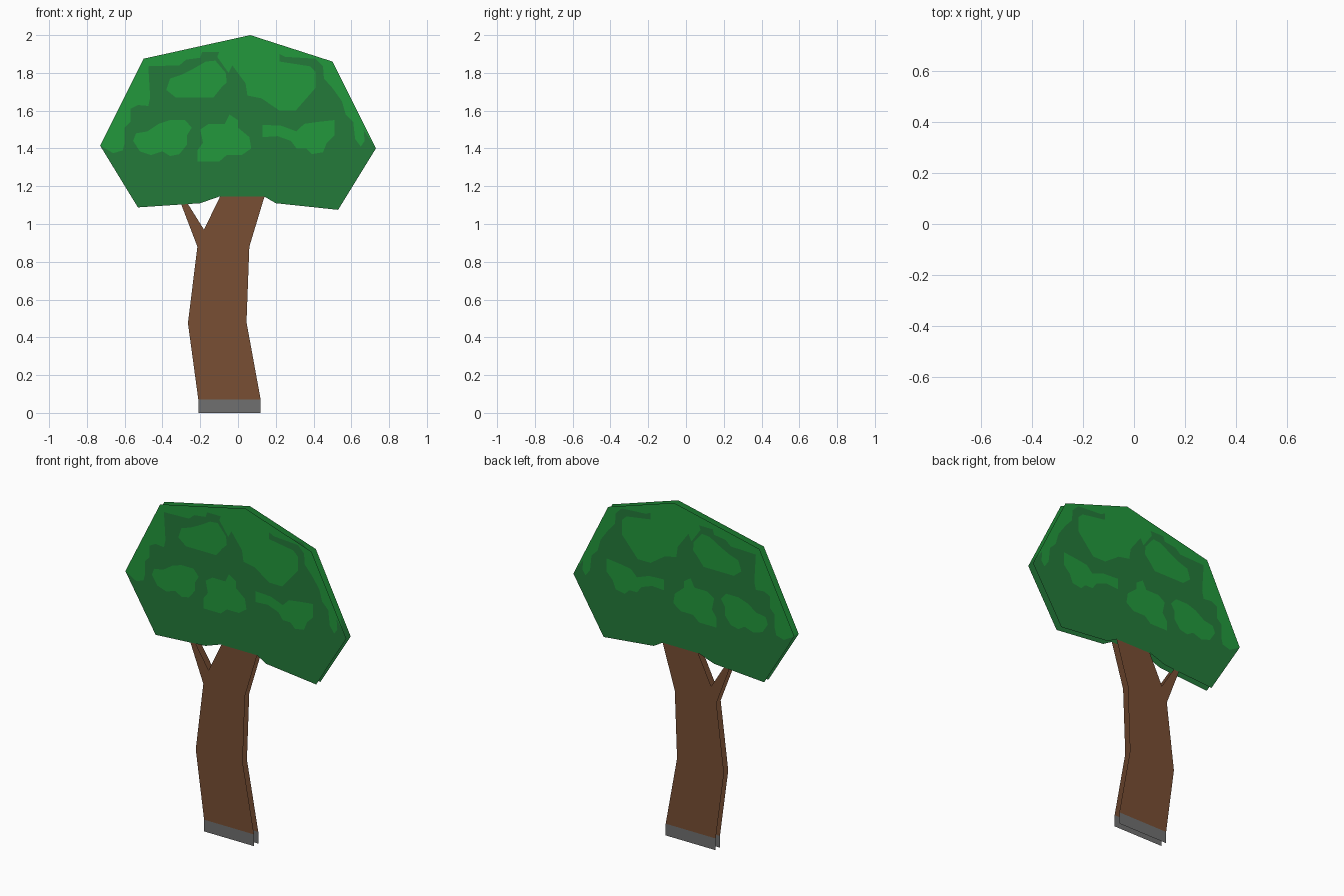
import bpy
import bmesh

GAP = 0.02  # each card lies this far from y = 0


def material(name, rgb):
    m = bpy.data.materials.new(name)
    m.diffuse_color = (*rgb, 1.0)
    return m


LIGHT = material("light leaf green", (0.016, 0.318, 0.045))
DARK = material("dark leaf green", (0.017, 0.195, 0.042))
BROWN = material("bark brown", (0.188, 0.077, 0.034))
GRAY = material("base gray", (0.162, 0.162, 0.160))


def cards(name, loops, mat):
    """Fill (x, z) outlines (nested ones become holes) as a front and a back card."""
    bm = bmesh.new()
    for loop in loops:
        vs = [bm.verts.new((x, -GAP, z)) for x, z in loop]
        for a, b in zip(vs, vs[1:] + vs[:1]):
            bm.edges.new((a, b))
    bmesh.ops.triangle_fill(bm, use_beauty=True, edges=bm.edges[:], normal=(0, -1, 0))
    bm.normal_update()
    for f in bm.faces:
        if f.normal.y > 0:
            f.normal_flip()
    # back card, turned to face +y
    copy = bmesh.ops.duplicate(bm, geom=bm.verts[:] + bm.edges[:] + bm.faces[:])["geom"]
    bmesh.ops.translate(bm, vec=(0, 2 * GAP, 0),
                        verts=[g for g in copy if isinstance(g, bmesh.types.BMVert)])
    bmesh.ops.reverse_faces(bm, faces=[g for g in copy if isinstance(g, bmesh.types.BMFace)])
    me = bpy.data.meshes.new(name)
    bm.to_mesh(me)
    bm.free()
    me.materials.append(mat)
    ob = bpy.data.objects.new(name, me)
    bpy.context.collection.objects.link(ob)


# Base and forked trunk
cards("trunk_base", [[(-.21, 0), (.12, 0), (.12, .07), (-.21, .07)]], GRAY)
cards("trunk", [[(-.21, .07), (.12, .07), (.045, .48), (.06, .88), (.14, 1.145), (-.095, 1.145),
                 (-.18, .97), (-.265, 1.106), (-.3, 1.103), (-.215, .88), (-.265, .475)]], BROWN)

# Canopy outline, split at the left and right tips
top = [(.73, 1.40), (.5, 1.86), (.065, 2.0), (-.5, 1.875), (-.73, 1.415)]
bottom = [(-.53, 1.088), (-.2, 1.11), (-.1, 1.145), (.14, 1.145), (.2, 1.11), (.53, 1.075)]

# Ragged border between sunlit crown and dark leaves, left tip to right tip
border_left = [(-.66, 1.375), (-.61, 1.39), (-.6, 1.43), (-.6, 1.51), (-.57, 1.54), (-.57, 1.61),
               (-.53, 1.63), (-.475, 1.625), (-.465, 1.67), (-.475, 1.835), (-.31, 1.84),
               (-.275, 1.87), (-.2, 1.88), (-.19, 1.91), (-.1, 1.91), (-.11, 1.885), (-.05, 1.8)]
border_right = [(-.03, 1.84), (.04, 1.745), (.05, 1.68), (.125, 1.665), (.22, 1.6), (.305, 1.6),
                (.41, 1.72), (.41, 1.805), (.38, 1.835), (.22, 1.86), (.22, 1.9), (.25, 1.885),
                (.41, 1.875), (.45, 1.835), (.455, 1.77), (.5, 1.72), (.55, 1.65), (.57, 1.58),
                (.61, 1.54), (.62, 1.45), (.65, 1.41), (.67, 1.44), (.665, 1.5)]
border = border_left + border_right

# Light leaf patches
patch_upper = [(-.38, 1.71), (-.36, 1.77), (-.3, 1.79), (-.24, 1.82), (-.17, 1.86), (-.12, 1.865),
               (-.065, 1.8), (-.06, 1.75), (-.09, 1.72), (-.13, 1.67), (-.33, 1.67)]
patch_left = [(-.555, 1.44), (-.54, 1.48), (-.48, 1.49), (-.42, 1.53), (-.36, 1.55), (-.28, 1.55),
              (-.245, 1.51), (-.27, 1.47), (-.27, 1.42), (-.31, 1.37), (-.36, 1.36), (-.4, 1.385),
              (-.46, 1.365), (-.52, 1.385)]
patch_middle = [(-.215, 1.33), (-.215, 1.39), (-.185, 1.43), (-.2, 1.5), (-.155, 1.53),
                (-.07, 1.53), (-.045, 1.58), (0, 1.55), (0, 1.51), (.06, 1.46), (.07, 1.4),
                (.02, 1.365), (-.06, 1.365), (-.1, 1.33)]
patch_right = [(.13, 1.525), (.23, 1.52), (.31, 1.49), (.35, 1.53), (.42, 1.54), (.51, 1.55),
               (.51, 1.47), (.47, 1.43), (.45, 1.38), (.39, 1.37), (.36, 1.4), (.31, 1.4),
               (.28, 1.44), (.21, 1.465), (.13, 1.46)]
patches = [patch_upper, patch_left, patch_middle, patch_right]

cards("canopy_crown", [top + border], LIGHT)
cards("canopy_patches", patches, LIGHT)
cards("canopy_dark_leaves", [[top[-1]] + bottom + [top[0]] + border[::-1]] + patches, DARK)
